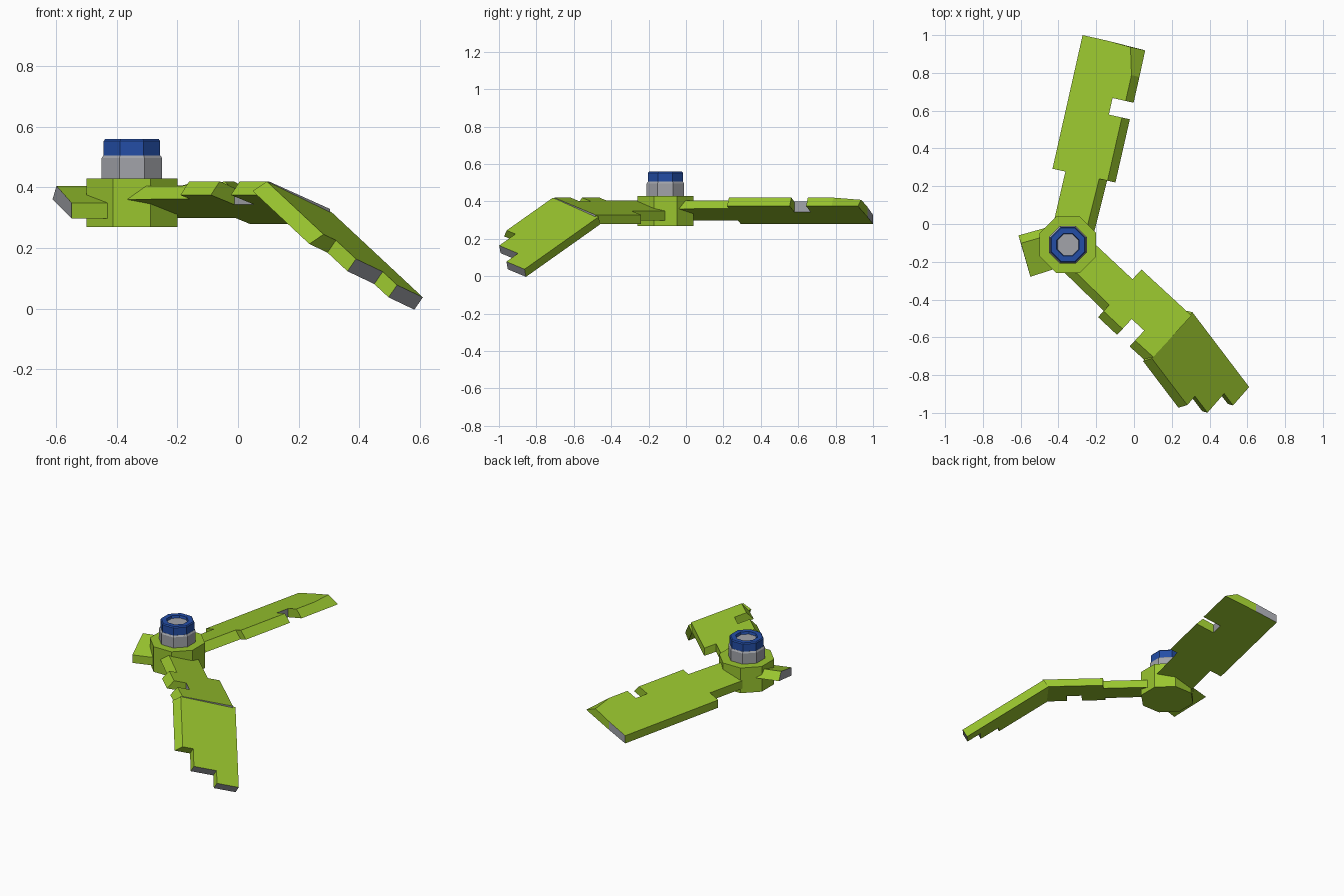
import bpy, bmesh, math
from mathutils import Vector

cube = bpy.data.objects.get("Cube")
if cube:
    bpy.data.objects.remove(cube)


def material(name, rgb):
    m = bpy.data.materials.new(name)
    m.use_nodes = True
    m.diffuse_color = (*rgb, 1)
    m.node_tree.nodes["Principled BSDF"].inputs["Base Color"].default_value = (*rgb, 1)
    return m


GREEN = material("lime_green", (0.32, 0.56, 0.028))
GREY = material("bare_metal_grey", (0.36, 0.37, 0.40))
BLUE = material("cap_blue", (0.017, 0.075, 0.38))
HUB = Vector((-0.35, -0.11, 0))


def finish(name, bm, mats):
    bmesh.ops.recalc_face_normals(bm, faces=bm.faces)
    mesh = bpy.data.meshes.new(name)
    bm.to_mesh(mesh)
    bm.free()
    for m in mats:
        mesh.materials.append(m)
    obj = bpy.data.objects.new(name, mesh)
    bpy.context.collection.objects.link(obj)
    return obj


def slab(name, top, bottom, broken):
    """Closed plate; side faces listed in broken show bare metal."""
    bm = bmesh.new()
    a = [bm.verts.new(p) for p in top]
    b = [bm.verts.new(p) for p in bottom]
    bm.faces.new(a)
    bm.faces.new(b[::-1])
    n = len(a)
    for i in range(n):
        j = (i + 1) % n
        f = bm.faces.new((a[i], b[i], b[j], a[j]))
        f.material_index = int(i in broken)
    return finish(name, bm, [GREEN, GREY])


def blade(name, angle, outline, broken):
    """Pitched blade from (along, across[, edge slope]) points."""
    c, s = math.cos(math.radians(angle)), math.sin(math.radians(angle))
    top, bottom = [], []
    for u, v, *slope in outline:
        w = v + (slope[0] if slope else 0.043 if v < -0.11 else 0)
        top.append(HUB + Vector((u*c - w*s, u*s + w*c, 0.42 - 0.306*(w + 0.13))))
        bottom.append(HUB + Vector((u*c - v*s, u*s + v*c, 0.375 - 0.28*(v + 0.173))))
    return slab(name, top, bottom, broken)


def root_and_step():
    return [(0.375, 0.168), (0.375, 0.098), (0.06, 0.1), (0.06, -0.12),
            (0.377, -0.128), (0.377, -0.173)]


def notch(u0, u1):
    return [(u0, -0.174), (u0, -0.06), (u1, -0.06), (u1, -0.174)]


# Rear blade, nearly whole
blade("rear_blade", 77.3,
      root_and_step() + notch(0.72, 0.81)
      + [(0.95, -0.174), (1.094, -0.173, 0.08), (1.1, 0.03), (1.1, 0.168)], {7, 12})

# Front blade, inner half up to the crease
blade("front_blade_inner", -42.7,
      root_and_step() + notch(0.515, 0.605) + [(0.735, -0.173), (0.735, 0.168)], {7, 10})

# Front blade, outer half bent down with a stepped broken end
origin = Vector((0.095, -0.712, 0.42))
along = Vector((0.52, -0.685, -0.485))
across = Vector((0.63, 0.72, -0.30))
normal = along.cross(across).normalized()
ends = [(0, 0), (0.36, 0), (0.36, 0.065), (0.487, 0.065), (0.487, 0.205),
        (0.578, 0.205), (0.578, 0.34), (0, 0.34)]
tops = [origin + along*s + across*t for s, t in ends]
lows = [p - normal*0.05 - across*(0.03 if t == 0 else 0) for p, (s, t) in zip(tops, ends)]
slab("front_blade_outer", tops, lows, {3, 5})

# Broken stub of the third blade
blade("blade_stub", 197.3, [(0.06, 0.1), (0.06, -0.12), (0.235, -0.125), (0.24, 0.103)], {2})


def octagon(name, rings, mats, last=0):
    """Stacked octagonal rings of (flat radius, z); last colours the top cap."""
    bm = bmesh.new()
    loops = []
    for r, z in rings:
        k = r / math.cos(math.pi/8)
        loops.append([bm.verts.new(HUB + Vector((k*math.cos(a), k*math.sin(a), z)))
                      for a in [math.pi/8 + i*math.pi/4 for i in range(8)]])
    for lo, hi in zip(loops, loops[1:]):
        for i in range(8):
            j = (i + 1) % 8
            bm.faces.new((lo[i], lo[j], hi[j], hi[i]))
    bm.faces.new(loops[0][::-1])
    bm.faces.new(loops[-1]).material_index = last
    return finish(name, bm, mats)


# Hub, neck and recessed cap
octagon("hub", [(0.15, 0.27), (0.15, 0.43)], [GREEN])
octagon("neck", [(0.1, 0.42), (0.1, 0.497), (0.094, 0.506)], [GREY])
octagon("cap", [(0.093, 0.506), (0.093, 0.553), (0.088, 0.56), (0.06, 0.56), (0.056, 0.545)],
        [BLUE, GREY], last=1)
